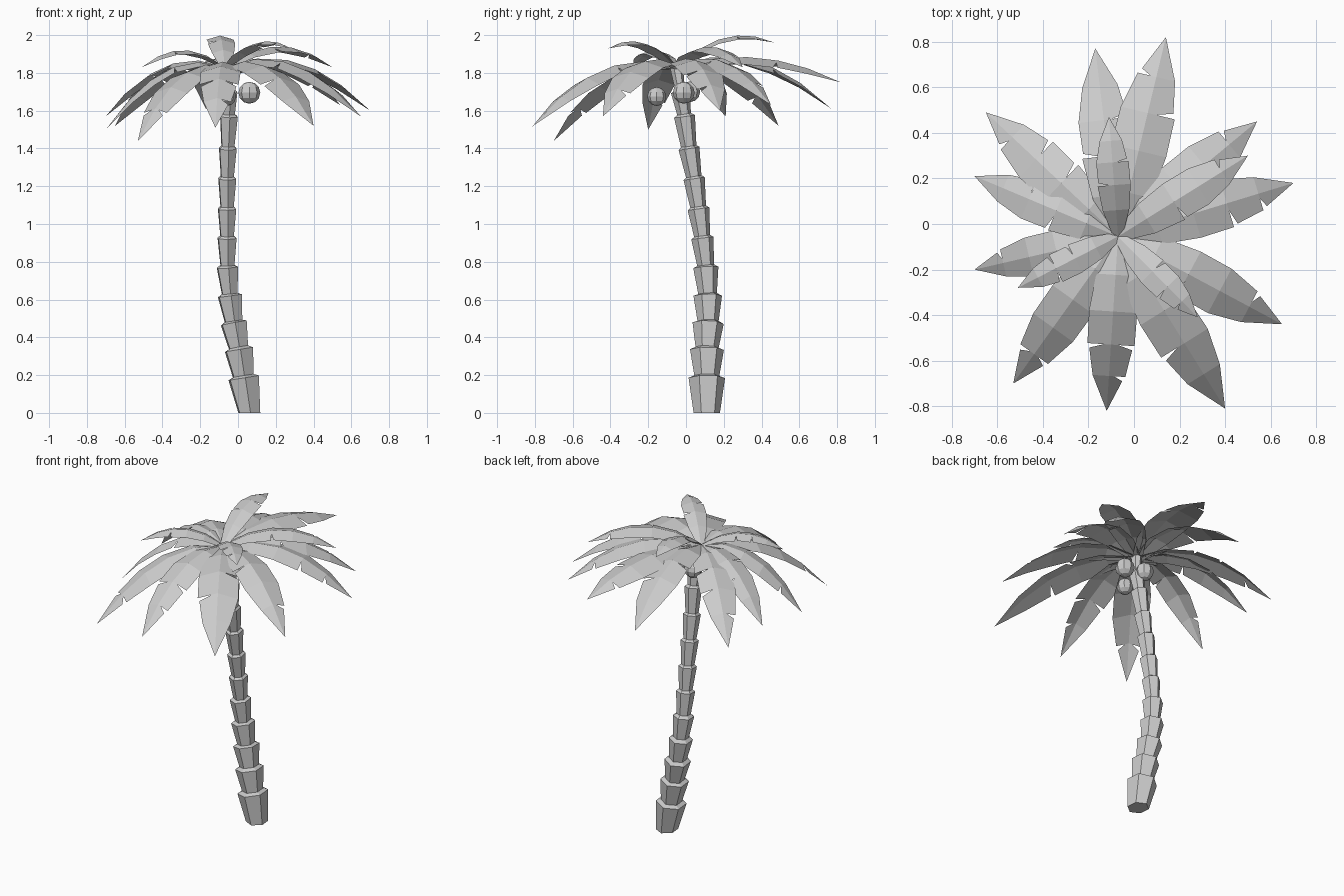
import bpy, bmesh, math, random
from mathutils import Vector

if "Cube" in bpy.data.objects:
    bpy.data.objects.remove(bpy.data.objects["Cube"])

random.seed(4)

def finish(name, bm):
    bmesh.ops.remove_doubles(bm, verts=bm.verts, dist=0.0005)
    me = bpy.data.meshes.new(name)
    bm.to_mesh(me)
    bm.free()
    ob = bpy.data.objects.new(name, me)
    bpy.context.collection.objects.link(ob)
    return ob

# Trunk: stacked hexagonal sleeves, each flaring upward along a bent path
path = [Vector(p) for p in [
    (.06, .11, 0), (.03, .11, .185), (.005, .111, .335), (-.022, .117, .475),
    (-.043, .115, .62), (-.056, .105, .77), (-.058, .087, .925),
    (-.058, .066, 1.08), (-.057, .043, 1.24), (-.054, .016, 1.40),
    (-.048, -.008, 1.57), (-.045, -.03, 1.70), (-.06, -.05, 1.83)]]
top_r = [.097, .09, .083, .076, .067, .06, .058, .057, .056, .056, .05, .035]
bm = bmesh.new()
rings = []
for i in range(len(path) - 1):
    a, b = path[i], path[i + 1]
    d = (b - a).normalized()
    v = (Vector((0, 1, 0)) - d * d.y).normalized()
    u = v.cross(d)
    low = .070 if i == 0 else top_r[i] * .74
    for p, r in ((a + d * (.012 if i else 0), low), (b, top_r[i])):
        rings.append([bm.verts.new(p + (v * math.cos(k * math.pi / 3 - .1)
                      + u * math.sin(k * math.pi / 3 - .1) * .92) * r) for k in range(6)])
for v in rings[0]:
    v.co.z = 0
for lo, hi in zip(rings, rings[1:]):
    for k in range(6):
        bm.faces.new((lo[k], lo[(k + 1) % 6], hi[(k + 1) % 6], hi[k]))
bm.faces.new(rings[0])
bm.faces.new(rings[-1])
bmesh.ops.recalc_face_normals(bm, faces=bm.faces)
finish("trunk", bm)

# Fronds: arched, ridged leaves with thin slits torn in from the edges
crown = Vector((-.07, -.055, 1.83))
T = [0, .22, .43, .62, .80, 1]
W = [.28, .80, 1.0, .98, .68, 0]

def width(t):
    for i in range(5):
        if t <= T[i + 1]:
            return W[i] + (W[i + 1] - W[i]) * (t - T[i]) / (T[i + 1] - T[i])
    return 0

def frond(name, tip, bow):
    span = Vector(tip) - crown
    flat = Vector((span.x, span.y, 0))
    half = .138 * flat.length
    side = Vector((-span.y, span.x, 0)).normalized()

    def pt(t, s, f=1.0):
        w = half * width(t) * f
        return crown + span * t + Vector((0, 0, bow * 4 * t * (1 - t) - w * .3)) + side * s * w

    bm = bmesh.new()
    for s in (-1, 1):
        notches = random.sample([2, 3, 4], random.choice([1, 1, 2]))
        for i in range(5):
            t0, t1 = T[i], T[i + 1]
            poly = [pt(t0, s, 0), pt(t1, s, 0)]
            if i + 1 in notches:
                poly += [pt(t1, s, .3), pt(t1, s)]
            elif t1 < 1:
                poly.append(pt(t1, s))
            if i in notches:
                poly += [pt(t0 + .025, s, .95), pt(t0, s, .3)]
            else:
                poly.append(pt(t0, s))
            if s > 0:
                poly.reverse()
            bm.faces.new([bm.verts.new(p) for p in reversed(poly)])
    for f in bm.faces:
        f.normal_update()
        if f.normal.z < 0:
            f.normal_flip()
    finish(name, bm)

tips = [  # tip position, arch height
    (.14, .82, 1.75, .09), (-.17, .77, 1.61, .145), (.54, .45, 1.63, .13),
    (.50, .30, 1.83, .11), (.70, .18, 1.60, .14), (.65, -.44, 1.57, .145),
    (.40, -.81, 1.52, .145), (-.12, -.82, 1.51, .145), (-.53, -.70, 1.44, .145),
    (-.70, -.20, 1.50, .145), (-.70, .21, 1.57, .135), (-.65, .49, 1.52, .145),
    (-.51, -.28, 1.83, .09), (.28, -.41, 1.93, .08), (-.11, .47, 1.96, .092)]
for n, (x, y, z, bow) in enumerate(tips):
    frond(f"frond_{n + 1}", (x, y, z), bow)

# Coconuts hanging under the crown
for n, (x, y, z, r) in enumerate([(.06, -.012, 1.695, .058), (-.06, -.155, 1.675, .05),
                                  (-.065, .02, 1.70, .055)]):
    bm = bmesh.new()
    bmesh.ops.create_uvsphere(bm, u_segments=8, v_segments=6, radius=r)
    bmesh.ops.translate(bm, vec=(x, y, z), verts=bm.verts)
    finish(f"coconut_{n + 1}", bm)
